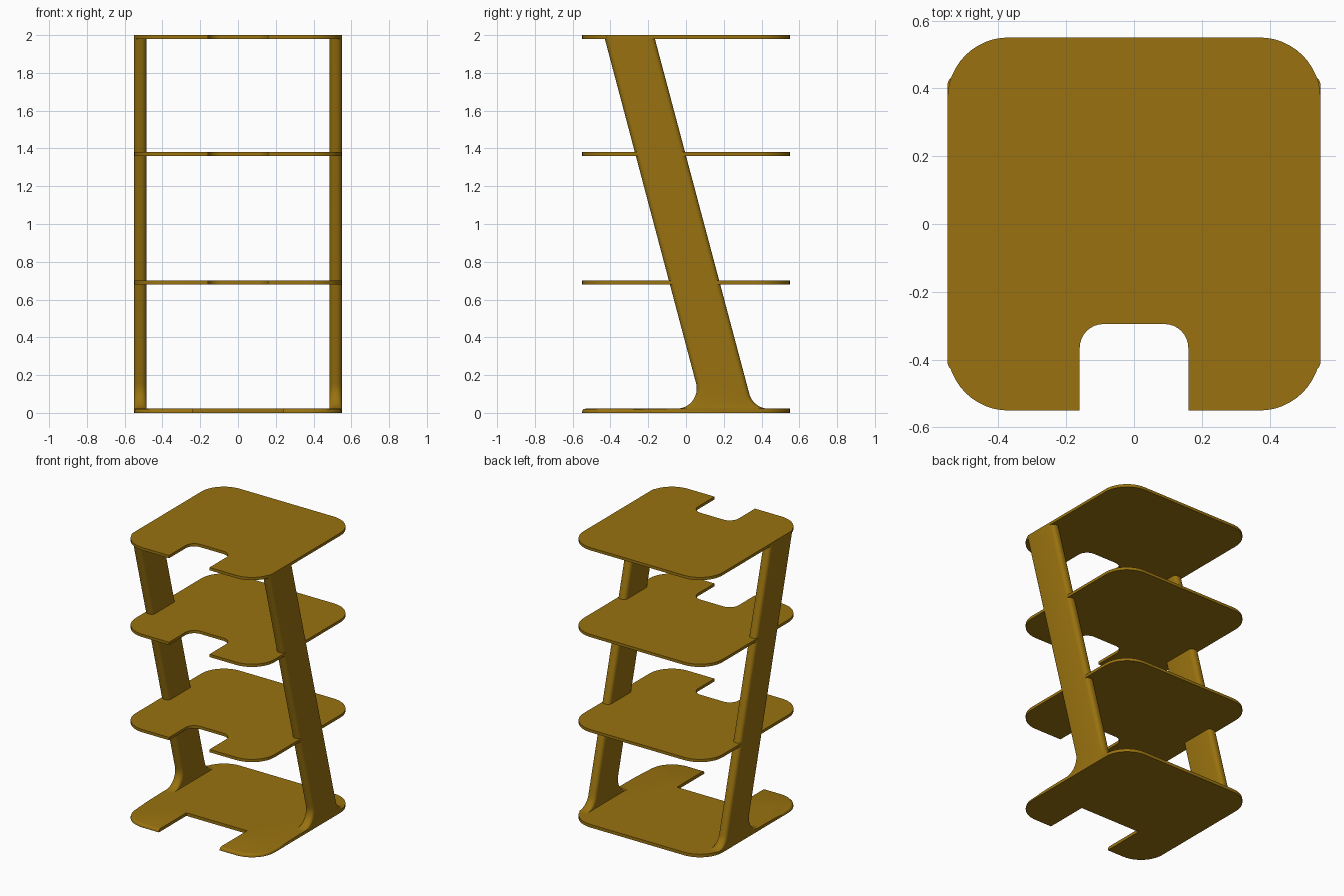
import bpy, bmesh
from math import sin, cos, pi, sqrt

if "Cube" in bpy.data.objects:
    bpy.data.objects.remove(bpy.data.objects["Cube"])

wood = bpy.data.materials.new("wood")
wood.diffuse_color = (0.32, 0.17, 0.005, 1)
wood.use_nodes = True
wood.node_tree.nodes["Principled BSDF"].inputs["Base Color"].default_value = wood.diffuse_color


def finish(bm, name):
    bmesh.ops.recalc_face_normals(bm, faces=bm.faces)
    me = bpy.data.meshes.new(name)
    bm.to_mesh(me)
    bm.free()
    me.materials.append(wood)
    ob = bpy.data.objects.new(name, me)
    bpy.context.collection.objects.link(ob)
    bpy.context.view_layer.objects.active = ob
    for o in bpy.context.selected_objects:
        o.select_set(False)
    ob.select_set(True)
    bpy.ops.object.shade_smooth_by_angle(angle=0.6)
    return ob


def arc(cx, cy, r, a0, a1, n):
    return [(cx + r * cos(a0 + (a1 - a0) * i / n), cy + r * sin(a0 + (a1 - a0) * i / n))
            for i in range(n + 1)]


def shelf(name, z0, z1, notch, depth, r_in, round_front=False):
    H, R = 0.55, 0.18
    # right half of the outline, notch centre round to the back, then mirrored
    half = arc(notch - r_in, depth - r_in, r_in, pi / 2, 0, 8) if r_in else [(notch, depth)]
    half += [(notch, -H)]
    half += arc(H - R, R - H, R, -pi / 2, 0, 12) + arc(H - R, H - R, R, 0, pi / 2, 12)
    pts = half + [(-x, y) for x, y in reversed(half)]
    bm = bmesh.new()
    low = bm.faces.new([bm.verts.new((x, y, z0)) for x, y in pts])
    ext = bmesh.ops.extrude_face_region(bm, geom=[low], use_keep_orig=True)
    bmesh.ops.translate(bm, vec=(0, 0, z1 - z0),
                        verts=[v for v in ext["geom"] if isinstance(v, bmesh.types.BMVert)])
    if round_front:
        bmesh.ops.recalc_face_normals(bm, faces=bm.faces)
        edges = []
        for e in bm.edges:
            m = (e.verts[0].co + e.verts[1].co) / 2
            if min(v.co.z for v in e.verts) > z1 - 1e-4 and m.y < -0.372 and abs(m.x) > notch + 0.01:
                edges.append(e)
        bmesh.ops.bevel(bm, geom=edges, offset=0.018, segments=3, profile=0.5, affect='EDGES')
    return finish(bm, name)


# Shelves and base plate
shelf("base_plate", 0.0, 0.022, 0.24, -0.24, 0, True)
shelf("lower_shelf", 0.68, 0.70, 0.16, -0.295, 0.07)
shelf("middle_shelf", 1.36, 1.38, 0.16, -0.295, 0.07)
shelf("top_shelf", 1.98, 2.0, 0.16, -0.295, 0.07)


# Leaning legs, lofted from rounded sections, flaring into the base
def leg_span(z):
    r, zc = 0.107, 0.129
    drop = sqrt(max(0, r * r - (z - zc) ** 2))
    front = -0.05 + drop if z < 0.156 else 0.095 - 0.265 * z
    back = 0.438 - drop if z < 0.10 else 0.362 - 0.266 * z
    return front, back


def leg(name, side):
    bm = bmesh.new()
    xc, w, r = 0.5175, 0.0325, 0.028
    levels = [0.022 + 0.134 * (1 - cos(pi / 2 * i / 12)) for i in range(13)] + [2.0]
    rings = []
    for z in levels:
        f, b = leg_span(z)
        sec = []
        for cx, cy, a in ((w - r, b - r, 0), (r - w, b - r, pi / 2),
                          (r - w, f + r, pi), (w - r, f + r, 1.5 * pi)):
            sec += arc(cx, cy, r, a, a + pi / 2, 5)
        rings.append([bm.verts.new((side * (xc + x), y, z)) for x, y in sec])
    for lo, hi in zip(rings, rings[1:]):
        n = len(lo)
        for i in range(n):
            j = (i + 1) % n
            bm.faces.new((lo[i], lo[j], hi[j], hi[i]))
    bm.faces.new(rings[0])
    bm.faces.new(rings[-1])
    return finish(bm, name)


leg("right_leg", 1)
leg("left_leg", -1)
